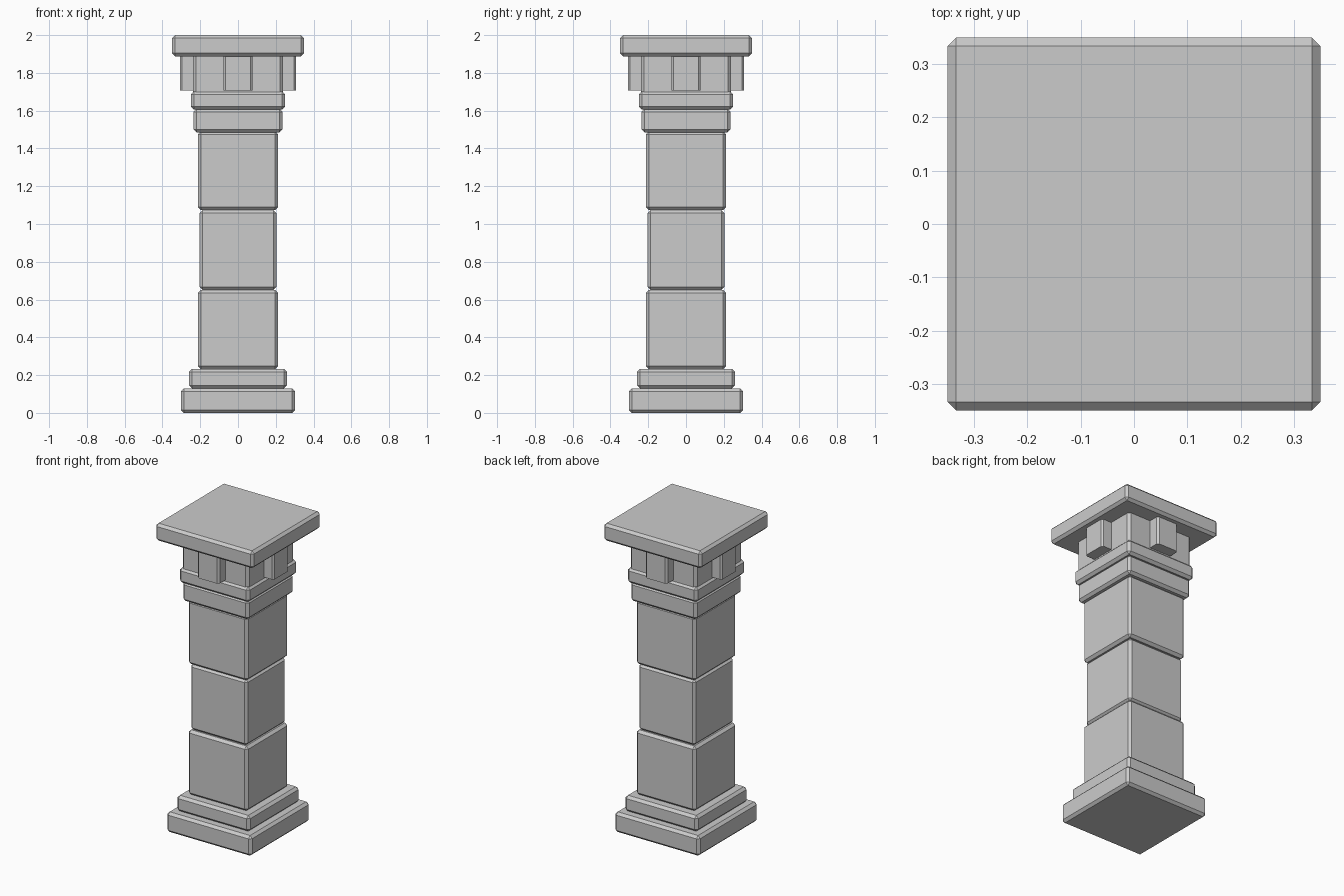
import bpy, bmesh

if "Cube" in bpy.data.objects:
    bpy.data.objects.remove(bpy.data.objects["Cube"])


def block(name, hx, hy, z0, z1, bevel, vertical_only=False):
    """Box with half sizes hx, hy between two heights, with chamfered edges."""
    bm = bmesh.new()
    bmesh.ops.create_cube(bm, size=2)
    for v in bm.verts:
        v.co = (v.co.x * hx, v.co.y * hy, z1 if v.co.z > 0 else z0)
    edges = [e for e in bm.edges
             if not vertical_only or abs(e.verts[0].co.z - e.verts[1].co.z) > 1e-4]
    bmesh.ops.bevel(bm, geom=edges, offset=bevel, offset_type='OFFSET',
                    segments=1, profile=0.5, affect='EDGES')
    bmesh.ops.recalc_face_normals(bm, faces=bm.faces)
    mesh = bpy.data.meshes.new(name)
    bm.to_mesh(mesh)
    bm.free()
    obj = bpy.data.objects.new(name, mesh)
    bpy.context.collection.objects.link(obj)
    return obj


# Square stacked courses: name, half width, bottom, top
courses = [
    ("base_plinth", 0.303, 0.0, 0.13),
    ("base_step", 0.26, 0.13, 0.232),
    ("shaft_lower", 0.213, 0.232, 0.65),
    ("shaft_middle", 0.203, 0.65, 1.075),
    ("shaft_upper", 0.213, 1.075, 1.49),
    ("collar_lower", 0.236, 1.485, 1.61),
    ("collar_upper", 0.25, 1.605, 1.702),
    ("top_slab", 0.35, 1.888, 2.0),
]
for name, half, z0, z1 in courses:
    block(name, half, half, z0, z1, 0.016)

# Capital neck between the collar and the top slab
block("capital_core", 0.238, 0.238, 1.69, 1.90, 0.016, vertical_only=True)

# Crossing bars whose ends form one bracket on each face
block("brackets_side", 0.308, 0.077, 1.706, 1.895, 0.012, vertical_only=True)
block("brackets_front_back", 0.077, 0.308, 1.706, 1.895, 0.012, vertical_only=True)
